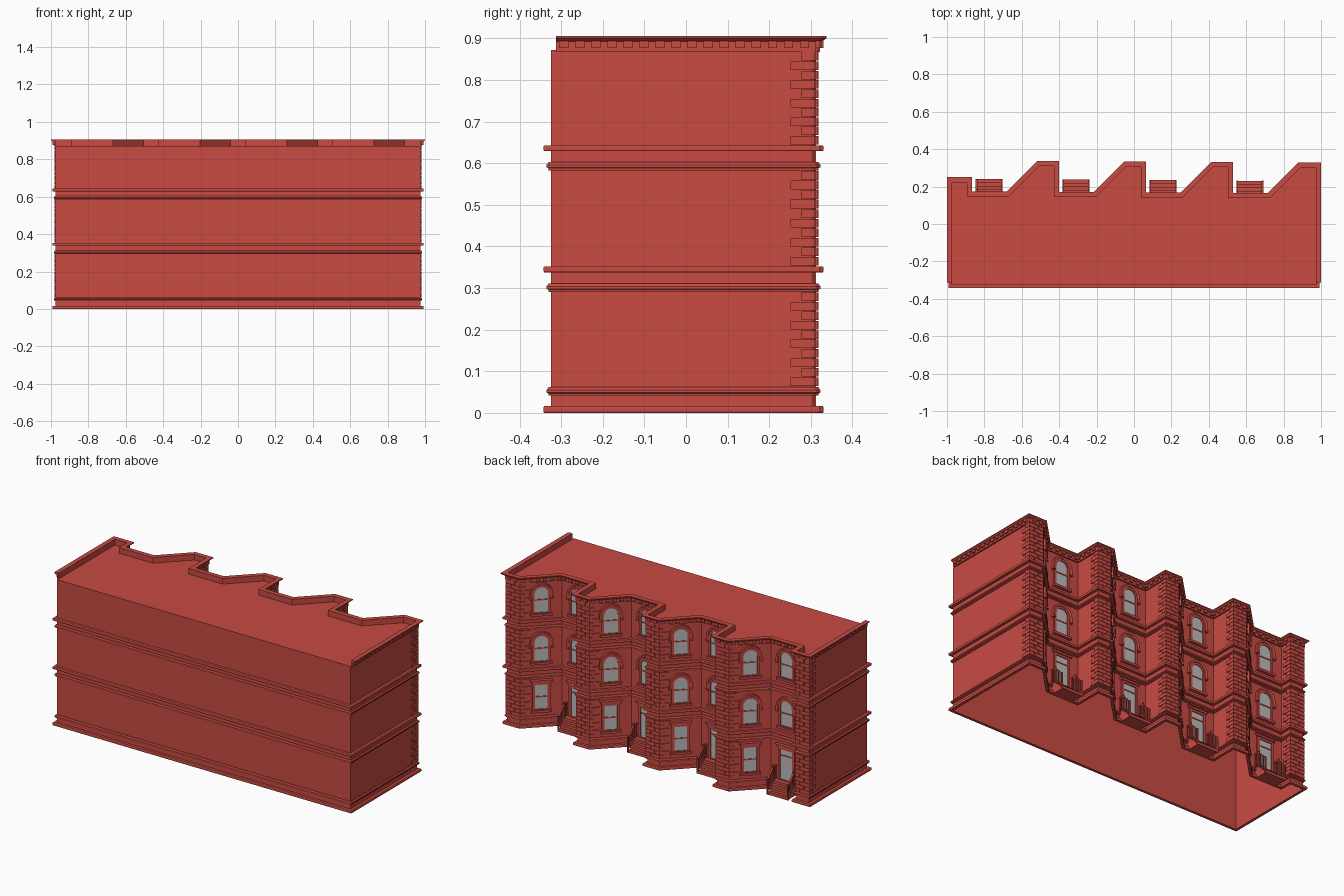
import bpy, bmesh, math
from mathutils import Vector

if "Cube" in bpy.data.objects:
    bpy.data.objects.remove(bpy.data.objects["Cube"])

RED, GREY = (0.58, 0.07, 0.055, 1), (0.5, 0.5, 0.5, 1)
mats = {}
for label, col in (("red_brick", RED), ("window_glass", GREY)):
    mats[label] = bpy.data.materials.new(label)
    mats[label].diffuse_color = col
parts = {}


def part(name):
    if name not in parts:
        parts[name] = bmesh.new()
    return parts[name]


def flat(a, b, d):
    """Plan space: path in x, y and depth along z."""
    return Vector((a, b, d))


def wall_space(p, u):
    """Wall space: a along the wall, b up, d outward."""
    u = Vector(u).normalized()
    n = Vector((-u.y, u.x))
    return lambda a, b, d: Vector((p[0] + u.x * a + n.x * d, p[1] + u.y * a + n.y * d, b))


def sweep(name, path, profile, f=flat, closed=False):
    """Sweep a closed (offset, depth) profile along a mitred path; offset is to the left."""
    bm, pts, n = part(name), [Vector(p) for p in path], len(path)
    rows = []
    for i, p in enumerate(pts):
        a = (p - pts[i - 1]).normalized() if closed or i else None
        b = (pts[(i + 1) % n] - p).normalized() if closed or i < n - 1 else a
        a = a or b
        na, nb = Vector((-a.y, a.x)), Vector((-b.y, b.x))
        m = (na + nb) / (1 + na.dot(nb))
        rows.append([bm.verts.new(f(p.x + m.x * o, p.y + m.y * o, d)) for o, d in profile])
    k = len(profile)
    for i in range(n if closed else n - 1):
        r, s = rows[i], rows[(i + 1) % n]
        for j in range(k):
            bm.faces.new((r[j], r[(j + 1) % k], s[(j + 1) % k], s[j]))
    if not closed:
        bm.faces.new(rows[0])
        bm.faces.new(rows[-1])


def prism(name, pts, d0, d1, f):
    bm = part(name)
    lo = [bm.verts.new(f(a, b, d0)) for a, b in pts]
    hi = [bm.verts.new(f(a, b, d1)) for a, b in pts]
    bm.faces.new(lo)
    bm.faces.new(hi)
    for i in range(len(pts)):
        j = (i + 1) % len(pts)
        bm.faces.new((lo[i], lo[j], hi[j], hi[i]))


def rect(a0, a1, b0, b1):
    return [(a0, b0), (a0, b1), (a1, b1), (a1, b0)]


def arch(w, spring, base):
    arc = [(-w * math.cos(math.pi * i / 12), spring + w * math.sin(math.pi * i / 12)) for i in range(13)]
    return [(-w, base)] + arc + [(w, base)]


def band(o0, o1, d0, d1):
    return [(o0, d0), (o1, d0), (o1, d1), (o0, d1)]


# Plan outline: corner pier, then four sawtooth bays, then the plain sides and back
PITCH, DRIFT = 0.465, -0.003
front = [(-0.975, 0.225), (-0.89, 0.225)]
for i in range(4):
    dx, dy = PITCH * i, DRIFT * i
    front += [(-0.89 + dx, 0.15 + dy), (-0.67 + dx, 0.15 + dy),
              (-0.507 + dx, 0.313 + dy), (-0.425 + dx if i < 3 else 0.975, 0.313 + dy)]
outline = front + [(0.975, -0.325), (-0.975, -0.325)]

# Hollow wall shell with a flat roof and open underside
bm = part("walls")
lo = [bm.verts.new((x, y, 0)) for x, y in outline]
hi = [bm.verts.new((x, y, 0.872)) for x, y in outline]
bm.faces.new(hi)
for i in range(len(outline)):
    j = (i + 1) % len(outline)
    bm.faces.new((lo[i], lo[j], hi[j], hi[i]))

# String courses right around the building
for z0, z1 in ((0, 0.016), (0.338, 0.352), (0.629, 0.643)):
    sweep("ledges", outline, [(0, z0), (0.016, z0), (0.018, z0 + 0.003), (0.018, z1 - 0.003),
                              (0.016, z1), (0, z1)], closed=True)
for z in (0.042, 0.291, 0.583):
    sweep("string_mouldings", outline, [(0, z), (0.005, z), (0.006, z + 0.005), (0.010, z + 0.007),
                                        (0.010, z + 0.013), (0.005, z + 0.02), (0, z + 0.02)], closed=True)

# Roof cornice on the street side and both ends
cpath = [(-0.975, -0.313)] + front + [(0.975, -0.313)]
sweep("cornice", cpath, [(-0.003, 0.868), (0.009, 0.868), (0.009, 0.893), (0.018, 0.895),
                         (0.025, 0.901), (0.025, 0.906), (-0.003, 0.906)])

# Dentils below the cornice
for p, q in zip(cpath, cpath[1:]):
    d = Vector(q) - Vector(p)
    f = wall_space(p, d)
    n = max(1, int(d.length / 0.037))
    for k in range(n):
        c = d.length * (k + 0.5) / n
        prism("dentils", rect(c - 0.011, c + 0.011, 0.877, 0.894), 0.008, 0.017, f)

# Corner quoins, alternating long and short
corners = [0, 1] + [i for b in range(4) for i in (4 + 4 * b, 5 + 4 * b)]
for i in corners:
    c = Vector(outline[i])
    a = (Vector(outline[i - 1]) - c).normalized()
    b = (Vector(outline[i + 1]) - c).normalized()
    for z0, z1 in ((0.064, 0.29), (0.353, 0.582), (0.644, 0.868)):
        h = (z1 - z0) / 10
        for k in range(10):
            la, lb = (0.053, 0.026) if k % 2 else (0.026, 0.053)
            z = z0 + k * h
            sweep("quoins", [c + a * la, c, c + b * lb], band(0, 0.006, z + 0.001, z + h - 0.001))


def sash(f, w, z, h):
    """Meeting rail and sill shared by all windows."""
    prism("window_sashes", rect(-w, w, z + h * 0.48, z + h * 0.48 + 0.007), 0, 0.006, f)
    prism("window_sills", rect(-w - 0.017, w + 0.017, z - 0.014, z), 0, 0.016, f)


def arched_window(f, z):
    w, h = 0.043, 0.16
    spring = z + h - w
    outer = arch(w, spring, z)
    prism("window_glass", outer, 0.001, 0.003, f)
    sweep("window_frames", outer, band(-0.005, 0.009, 0, 0.008), f, True)
    sweep("arched_hoods", arch(w + 0.008, spring, spring - 0.022),
          [(0, 0), (0, 0.011), (0.006, 0.015), (0.013, 0.015), (0.013, 0)], f)
    for s in (-1, 1):
        x = s * (w + 0.015)
        prism("hood_stops", rect(x - 0.009, x + 0.009, spring - 0.032, spring - 0.022), 0, 0.016, f)
    sash(f, w, z, h)


def square_opening(f, z, h, w, door=False):
    outer = rect(-w, w, z, z + h)
    prism("window_glass", outer, 0.001, 0.003, f)
    sweep("window_frames", outer, band(-0.005, 0.010, 0, 0.008), f, True)
    top = z + h
    prism("lintels", rect(-w - 0.016, w + 0.016, top + 0.008, top + 0.02), 0, 0.014, f)
    prism("lintels", rect(-w - 0.021, w + 0.021, top + 0.02, top + 0.026), 0, 0.02, f)
    if door:
        prism("window_sashes", rect(-w, w, top - 0.045, top - 0.038), 0, 0.006, f)
    else:
        sash(f, w, z, h)


# Openings, stoop and railings of each bay
for i in range(4):
    dx, dy = PITCH * i, DRIFT * i
    recess = wall_space((-0.775 + dx, 0.15 + dy), (1, 0))
    slant = wall_space((-0.5885 + dx, 0.2315 + dy), (1, 1))
    for z in (0.388, 0.679):
        arched_window(recess, z)
        arched_window(slant, z)
    square_opening(slant, 0.1, 0.155, 0.04)
    square_opening(recess, 0.064, 0.19, 0.045, True)

    # Four steps, drawn as a stair profile and extruded sideways
    stair = lambda a, b, d, dx=dx, dy=dy: Vector((-0.775 + dx + d, 0.15 + dy + a, b))
    prof = [(0, 0), (0, 0.064)]
    for k in range(4):
        y = 0.036 + k * 0.018
        prof += [(y, 0.064 - k * 0.016), (y, 0.048 - k * 0.016)]
    prism("stoop_steps", prof, -0.066, 0.066, stair)

    # Sloping handrails, bottom rails and balusters
    for s in (-1, 1):
        x = s * 0.068
        for lift, t in ((0.076, 0.007), (0.012, 0.005)):
            za, zb = 0.064 + lift, 0.008 + lift
            prism("railings", [(0.004, za), (0.034, za), (0.088, zb), (0.088, zb + t),
                               (0.034, za + t), (0.004, za + t)], x - 0.005, x + 0.005, stair)
        for k in range(7):
            y = 0.006 + k * 0.0132
            g = 0.064 - max(0, y - 0.034) * 1.037
            prism("railings", rect(y - 0.002, y + 0.002, g, g + 0.08), x - 0.002, x + 0.002, stair)
        for y, g in ((0.034, 0.06), (0.087, 0.0)):
            prism("railings", rect(y - 0.004, y + 0.004, g, g + 0.095), x - 0.004, x + 0.004, stair)

# Turn the collected parts into objects
for name, bm in parts.items():
    bmesh.ops.recalc_face_normals(bm, faces=bm.faces)
    mesh = bpy.data.meshes.new(name)
    bm.to_mesh(mesh)
    bm.free()
    mesh.materials.append(mats["window_glass" if name == "window_glass" else "red_brick"])
    bpy.context.collection.objects.link(bpy.data.objects.new(name, mesh))

for m in bpy.data.materials:
    if m.users and not m.is_grease_pencil:
        m.use_nodes = True
        m.node_tree.nodes["Principled BSDF"].inputs["Base Color"].default_value = m.diffuse_color
